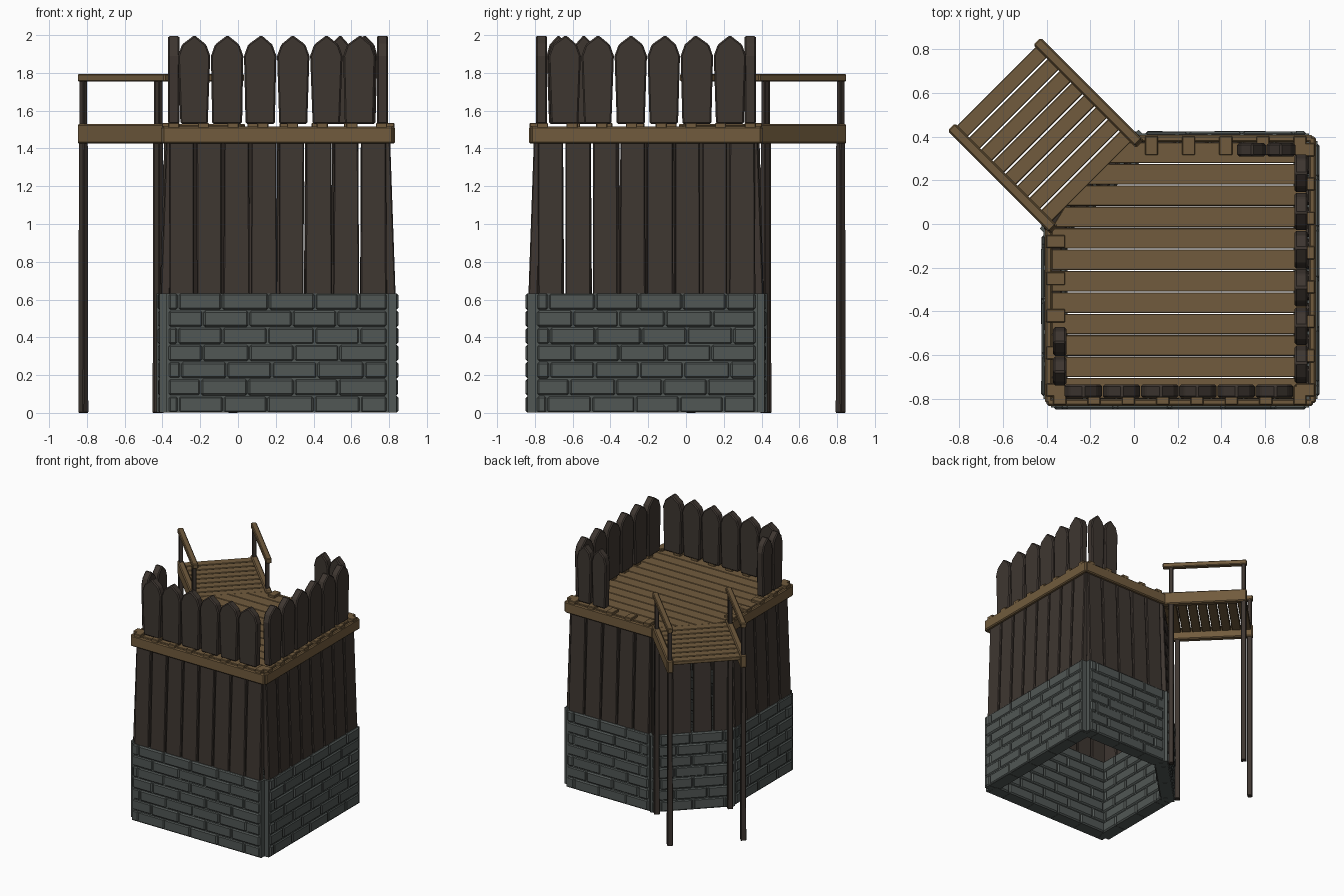
import bpy, bmesh, random
from math import radians
from mathutils import Matrix

random.seed(4)
if "Cube" in bpy.data.objects:
    bpy.data.objects.remove(bpy.data.objects["Cube"])


def material(name, rgb):
    m = bpy.data.materials.new(name)
    m.use_nodes = True
    m.diffuse_color = (*rgb, 1)
    node = m.node_tree.nodes["Principled BSDF"]
    node.inputs["Base Color"].default_value = (*rgb, 1)
    node.inputs["Roughness"].default_value = 0.9
    return m


STONE = material("grey stone", (0.082, 0.095, 0.090))
DARK = material("dark timber", (0.048, 0.037, 0.030))
BROWN = material("brown timber", (0.165, 0.105, 0.047))


def side(angle):
    """Frame mapping (along, up, outward) to world for a wall facing angle."""
    return Matrix.Rotation(radians(angle), 4, 'Z') @ Matrix.Rotation(radians(90), 4, 'X')


def slab(bm, frame, pts, t0, t1, lean=0):
    """Extrude a flat outline from t0 to t1; lean pushes the foot outward."""
    top = max(p[1] for p in pts)
    rings = [[bm.verts.new(frame @ Matrix.Translation((a, b, t + lean * (top - b))).to_translation())
              for a, b in pts] for t in (t0, t1)]
    n = len(pts)
    bm.faces.new(rings[0])
    bm.faces.new(rings[1][::-1])
    for i in range(n):
        j = (i + 1) % n
        bm.faces.new((rings[0][j], rings[0][i], rings[1][i], rings[1][j]))


def box(bm, frame, a0, a1, b0, b1, t0, t1):
    slab(bm, frame, [(a0, b0), (a1, b0), (a1, b1), (a0, b1)], t0, t1)


def finish(bm, name, mat, bevel=0):
    bmesh.ops.recalc_face_normals(bm, faces=bm.faces)
    mesh = bpy.data.meshes.new(name)
    bm.to_mesh(mesh)
    bm.free()
    mesh.materials.append(mat)
    ob = bpy.data.objects.new(name, mesh)
    bpy.context.collection.objects.link(ob)
    if bevel:
        mod = ob.modifiers.new("worn edges", 'BEVEL')
        mod.width = bevel
        mod.segments = 1
        mod.limit_method = 'ANGLE'
    return ob


# Walls: name, facing angle, start and end along the wall, outer distance
WALLS = [
    ("front", 0, -0.37, 0.79, 0.85),
    ("left_side", 90, -0.79, 0.37, 0.85),
    ("back", 180, -0.79, -0.05, 0.425),
    ("right_side", 270, 0.05, 0.79, 0.425),
    ("gate", 225, -0.31, 0.31, 0.30),
]
STONE_TOP, ROWS, BRICK = 0.635, 7, 0.24
DECK = 1.515

for name, angle, s0, s1, d in WALLS:
    f = side(angle)

    # Stone core
    bm = bmesh.new()
    box(bm, f, s0 - 0.01, s1 + 0.01, 0.002, STONE_TOP - 0.004, d - 0.11, d - 0.01)
    finish(bm, name + "_stone_core", STONE)

    # Bricks in staggered rows, showing on both faces
    bm = bmesh.new()
    h = STONE_TOP / ROWS
    for row in range(ROWS):
        a = s0
        b = s0 + BRICK * (0.75 if row % 2 else 0.25) + random.uniform(-0.01, 0.01)
        while a < s1:
            if s1 - b < 0.05:
                b = s1
            out = random.uniform(-0.004, 0)
            box(bm, f, a + 0.002, b - 0.002, row * h + 0.001, (row + 1) * h - 0.002,
                d - 0.12, d + out)
            a, b = b, b + BRICK + random.uniform(-0.01, 0.01)
    finish(bm, name + "_bricks", STONE, 0.01)

    # Upright boards above the stone, leaning slightly in
    bm = bmesh.new()
    count = round((s1 - s0) / 0.146)
    pitch = (s1 - s0) / count
    for i in range(count):
        c = s0 + (i + 0.5) * pitch
        foot = pitch / 2 - random.uniform(0.002, 0.008)
        head = pitch / 2 - random.uniform(0.004, 0.010)
        slab(bm, f, [(c - foot, 0.6), (c + foot, 0.6), (c + head, 1.43),
                     (c + head - 0.015, 1.46), (c - head + 0.015, 1.46), (c - head, 1.43)],
             d - 0.095, d - 0.045, 0.035)
    finish(bm, name + "_boards", DARK, 0.006)

    # Beam around the deck edge and the spacer blocks on it
    if name != "gate":
        bm = bmesh.new()
        box(bm, f, s0 - 0.03, s1 + 0.03, 1.425, DECK, d - 0.05, d - 0.018)
        finish(bm, name + "_beam", BROWN, 0.008)
        bm = bmesh.new()
        blocks = round((s1 - s0) / 0.175)
        for i in range(blocks + 1):
            c = s0 + 0.03 + i * (s1 - s0 - 0.06) / blocks
            box(bm, f, c - 0.03, c + 0.03, DECK - 0.03, 1.535, d - 0.11, d - 0.022)
        finish(bm, name + "_spacer_blocks", BROWN, 0.004)


# Pointed palisade stakes
def palisade(name, angle, s0, s1, count, d):
    bm = bmesh.new()
    pitch = (s1 - s0) / count
    for i in range(count):
        c = s0 + (i + 0.5) * pitch
        w = pitch / 2 - 0.002
        foot = w - random.uniform(0.006, 0.014)
        tip = c + random.uniform(-0.008, 0.008)
        slab(bm, side(angle), [(c - foot, 1.53), (c + foot, 1.53), (c + w, 1.89),
                               (c + w * 0.75, 1.95), (tip, 2.0), (c - w * 0.75, 1.95),
                               (c - w, 1.89)], d - 0.06, d)
    finish(bm, name, DARK, 0.008)


palisade("front_palisade", 0, -0.32, 0.73, 6, 0.795)
palisade("left_palisade", 90, -0.73, 0.32, 6, 0.795)
palisade("back_palisade", 180, -0.74, -0.47, 2, 0.37)
palisade("right_palisade", 270, 0.47, 0.74, 2, 0.37)

# Deck planks, trimmed along the diagonal gate edge
bm = bmesh.new()
for k in range(12):
    y0 = -0.799 + 0.098 * k
    y1 = y0 + 0.094
    left = [max(-0.375, y - 0.396) for y in (y0, y1)]
    slab(bm, Matrix(), [(left[0], y0), (0.79, y0), (0.79, y1), (left[1], y1)], DECK - 0.03, DECK)
finish(bm, "deck_planks", BROWN, 0.003)

# Walkway leading out from the gate
f = side(225)
bm = bmesh.new()
for k in range(8):
    d = 0.275 + 0.078 * k
    box(bm, f, -0.27, 0.27, DECK - 0.03, DECK, d, d + 0.07)
finish(bm, "walkway_planks", BROWN, 0.004)

for label, sign in (("left", -1), ("right", 1)):
    s = sign * 0.278
    bm = bmesh.new()
    box(bm, f, s - 0.024, s + 0.024, 1.425, 1.53, 0.24, 0.905)
    finish(bm, label + "_walkway_beam", BROWN, 0.008)

    bm = bmesh.new()
    box(bm, f, s - 0.022, s + 0.022, 1.755, 1.795, 0.25, 0.905)
    finish(bm, label + "_handrail", BROWN, 0.006)

    # Legs and rail posts at both ends
    bm = bmesh.new()
    for d in (0.315, 0.88):
        slab(bm, f, [(s - 0.021, 0), (s + 0.021, 0), (s + 0.017, 1.44), (s - 0.017, 1.44)],
             d - 0.02, d + 0.02)
        box(bm, f, s - 0.016, s + 0.016, 1.5, 1.765, d - 0.016, d + 0.016)
    finish(bm, label + "_legs_and_posts", DARK, 0.004)
